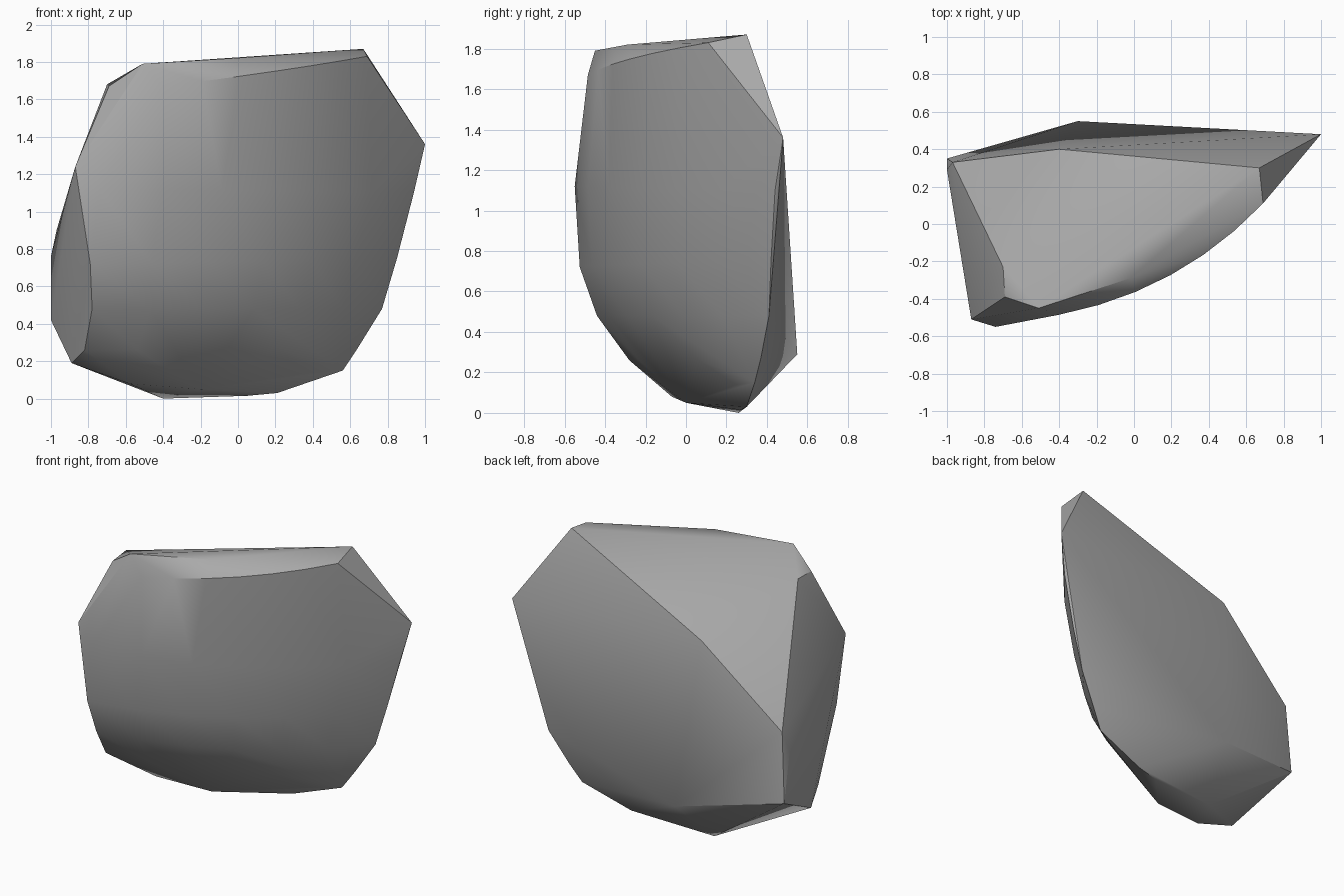
import bpy
import bmesh
import math
from mathutils import Vector

default_cube = bpy.data.objects.get("Cube")
if default_cube:
    bpy.data.objects.remove(default_cube, do_unlink=True)

OUTWARD = Vector((0.5, -0.86, 0.0))


def bowed_row(start, end, bulge, steps=6):
    """Points along a line that bows out towards the front of the stone."""
    start, end = Vector(start), Vector(end)
    points = []
    for step in range(steps + 1):
        t = step / steps
        points.append(start.lerp(end, t) + OUTWARD * bulge * 4 * t * (1 - t))
    return points


def make_material(name, colour):
    material = bpy.data.materials.new(name)
    material.use_nodes = True
    material.diffuse_color = colour
    shader = material.node_tree.nodes["Principled BSDF"]
    shader.inputs["Base Color"].default_value = colour
    shader.inputs["Roughness"].default_value = 0.9
    return material


def hull_object(name, points, material):
    """Wrap the points in a convex skin and shade it with crisp chips."""
    mesh = bpy.data.meshes.new(name)
    bm = bmesh.new()
    for point in points:
        bm.verts.new(point)
    hull = bmesh.ops.convex_hull(bm, input=bm.verts[:])
    loose = {v for v in hull["geom_interior"] + hull["geom_unused"]
             if isinstance(v, bmesh.types.BMVert) and v.is_valid}
    bmesh.ops.delete(bm, geom=list(loose), context='VERTS')
    bmesh.ops.recalc_face_normals(bm, faces=bm.faces[:])
    bm.to_mesh(mesh)
    bm.free()
    mesh.materials.append(material)
    obj = bpy.data.objects.new(name, mesh)
    bpy.context.collection.objects.link(obj)
    bpy.ops.object.select_all(action='DESELECT')
    obj.select_set(True)
    bpy.context.view_layer.objects.active = obj
    bpy.ops.object.shade_smooth_by_angle(angle=math.radians(30))
    return obj


# Rounded front, from the chipped upper rim down to the underside
front = (
    bowed_row((-0.4, -0.485, 1.67), (0.69, 0.11, 1.83), 0.1)
    + bowed_row((-0.74, -0.55, 1.12), (0.94, 0.44, 1.1), 0.21)
    + bowed_row((-0.79, -0.525, 0.72), (0.85, 0.42, 0.75), 0.2)
    + bowed_row((-0.78, -0.44, 0.48), (0.77, 0.41, 0.48), 0.18)
    + bowed_row((-0.82, -0.28, 0.26), (0.64, 0.37, 0.27), 0.13)
    + bowed_row((-0.58, -0.07, 0.08), (0.56, 0.34, 0.15), 0.05)
)

# Corners of the sloping top
top = [
    (0.67, 0.3, 1.87), (-0.02, -0.29, 1.82), (-0.51, -0.45, 1.79),
    (-0.69, -0.39, 1.67), (-0.7, -0.23, 1.68), (-0.4, 0.4, 1.41),
]

# Broken facet on one end
end_facet = [
    (-0.87, -0.51, 1.24), (-0.97, 0.33, 0.9), (-1, 0.29, 0.76),
    (-1, 0.35, 0.42), (-0.89, -0.1, 0.19),
]

# Flat back and narrow base
back = [(1, 0.48, 1.36), (-0.3, 0.55, 0.29)]
base = [(-0.4, 0.26, 0), (0.05, 0.27, 0.015), (0.21, 0.3, 0.03), (-0.2, 0, 0.05)]

stone_grey = make_material("stone grey", (0.4, 0.4, 0.4, 1))
hull_object("stone_fragment", front + top + end_facet + back + base, stone_grey)
